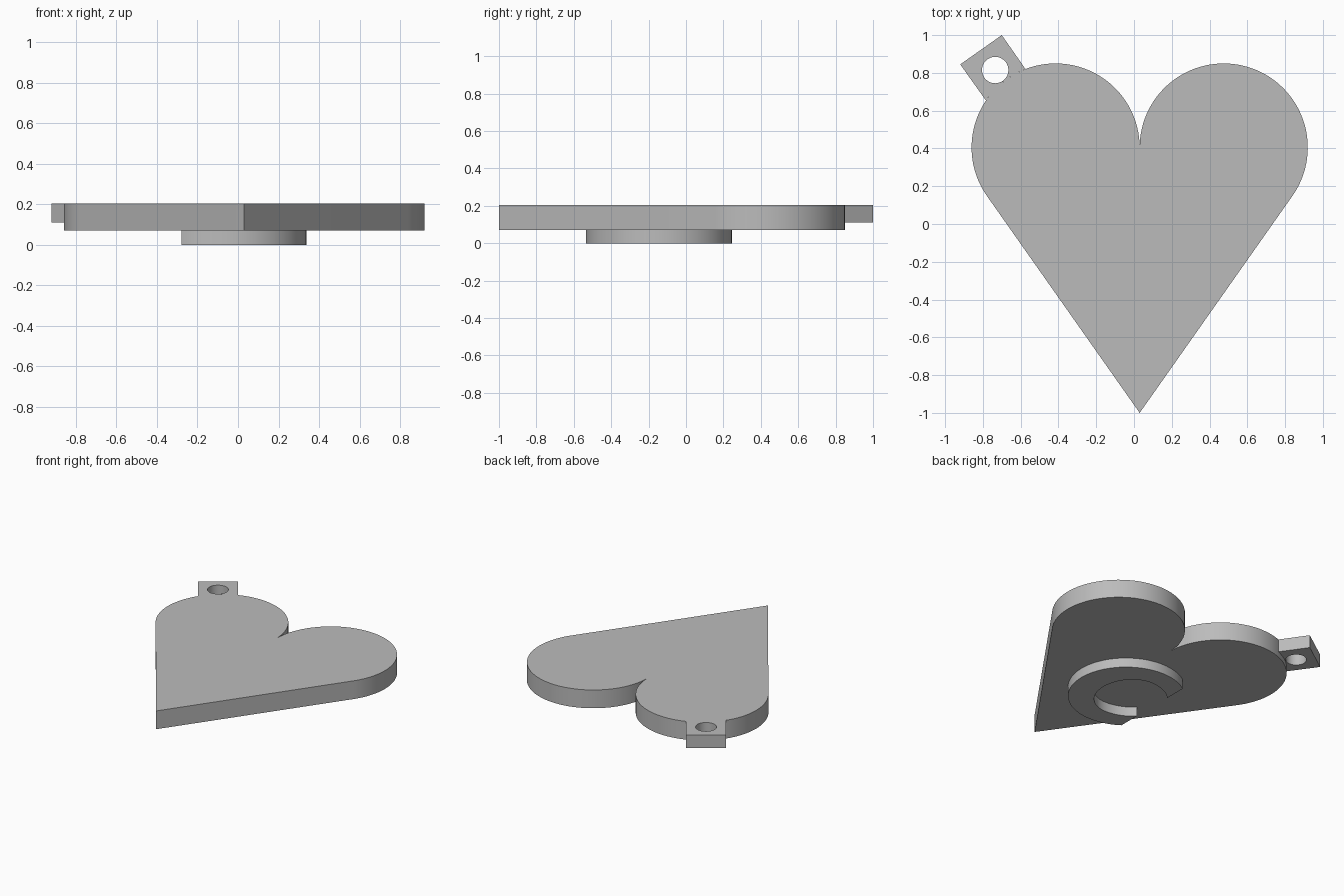
import bpy, bmesh, math

cube = bpy.data.objects.get("Cube")
if cube:
    bpy.data.objects.remove(cube, do_unlink=True)

grey = bpy.data.materials.new("plain grey")
grey.use_nodes = True
colour = (0.5, 0.5, 0.5, 1)
grey.diffuse_color = colour
grey.node_tree.nodes["Principled BSDF"].inputs["Base Color"].default_value = colour


def arc(cx, cy, rx, ry, start, end, steps=32):
    """Points on an elliptical arc, angles in degrees."""
    angles = [math.radians(start + (end - start) * i / steps) for i in range(steps + 1)]
    return [(cx + rx * math.cos(a), cy + ry * math.sin(a)) for a in angles]


def plate(name, outlines, bottom, top):
    """Extrude flat outlines; any outline inside another becomes a hole."""
    curve = bpy.data.curves.new(name, "CURVE")
    curve.dimensions = "2D"
    curve.fill_mode = "BOTH"
    curve.extrude = (top - bottom) / 2
    for points in outlines:
        spline = curve.splines.new("POLY")
        spline.points.add(len(points) - 1)
        for p, (x, y) in zip(spline.points, points):
            p.co = (x, y, 0, 1)
        spline.use_cyclic_u = True
    temp = bpy.data.objects.new(name + "_outline", curve)
    bpy.context.collection.objects.link(temp)
    graph = bpy.context.evaluated_depsgraph_get()
    mesh = bpy.data.meshes.new_from_object(temp.evaluated_get(graph))
    bpy.data.objects.remove(temp, do_unlink=True)

    # Weld the caps to the walls and lift the plate to its height
    bm = bmesh.new()
    bm.from_mesh(mesh)
    bmesh.ops.remove_doubles(bm, verts=bm.verts, dist=0.0005)
    bmesh.ops.translate(bm, verts=bm.verts, vec=(0, 0, (top + bottom) / 2))
    bmesh.ops.recalc_face_normals(bm, faces=bm.faces)
    bm.to_mesh(mesh)
    bm.free()
    mesh.materials.clear()
    mesh.materials.append(grey)
    obj = bpy.data.objects.new(name, mesh)
    bpy.context.collection.objects.link(obj)
    bpy.ops.object.select_all(action="DESELECT")
    obj.select_set(True)
    bpy.context.view_layer.objects.active = obj
    bpy.ops.object.shade_smooth_by_angle(angle=math.radians(30))
    return obj


# Heart body: two round lobes with straight sides tangent to them
MID, LOBE_Y, R = 0.03, 0.405, 0.445
TOP = 0.205
right_lobe = arc(MID + R, LOBE_Y, R, R, -35, 180, 64)
left_lobe = [(2 * MID - x, y) for x, y in reversed(right_lobe[:-1])]
plate("heart_body", [[(MID, -1)] + right_lobe + left_lobe], 0.07, TOP)

# Hanging tab: its inner edge follows the lobe
tab = [(-0.92, 0.845), (-0.70, 1.0)] + arc(MID - R, LOBE_Y, R, R, 111, 146, 12)
hole = arc(-0.735, 0.815, 0.07, 0.07, 0, 350, 35)
plate("hanging_tab", [tab, hole], 0.11, TOP)

# Open ring under the heart, cut off straight at its open side
CX, CY, CUT = -0.055, -0.145, -0.28
RO, RX, RY = 0.393, 0.215, 0.245
open_angle = math.degrees(math.acos((CUT - CX) / RO))
outer = arc(CX, CY, RO, 0.39, -open_angle, open_angle, 64)
# Inner edge: a rounder half, with flatter ends towards the opening
IX, FLAT = -0.07, 0.275
end_angle = math.degrees(math.acos((CUT - IX) / FLAT))
inner = arc(IX, CY, FLAT, RY, end_angle, 90, 12)
inner += arc(IX, CY, RX, RY, 90, -90, 40)[1:-1]
inner += arc(IX, CY, FLAT, RY, -90, -end_angle, 12)
plate("open_ring", [outer + inner], 0, 0.07)
